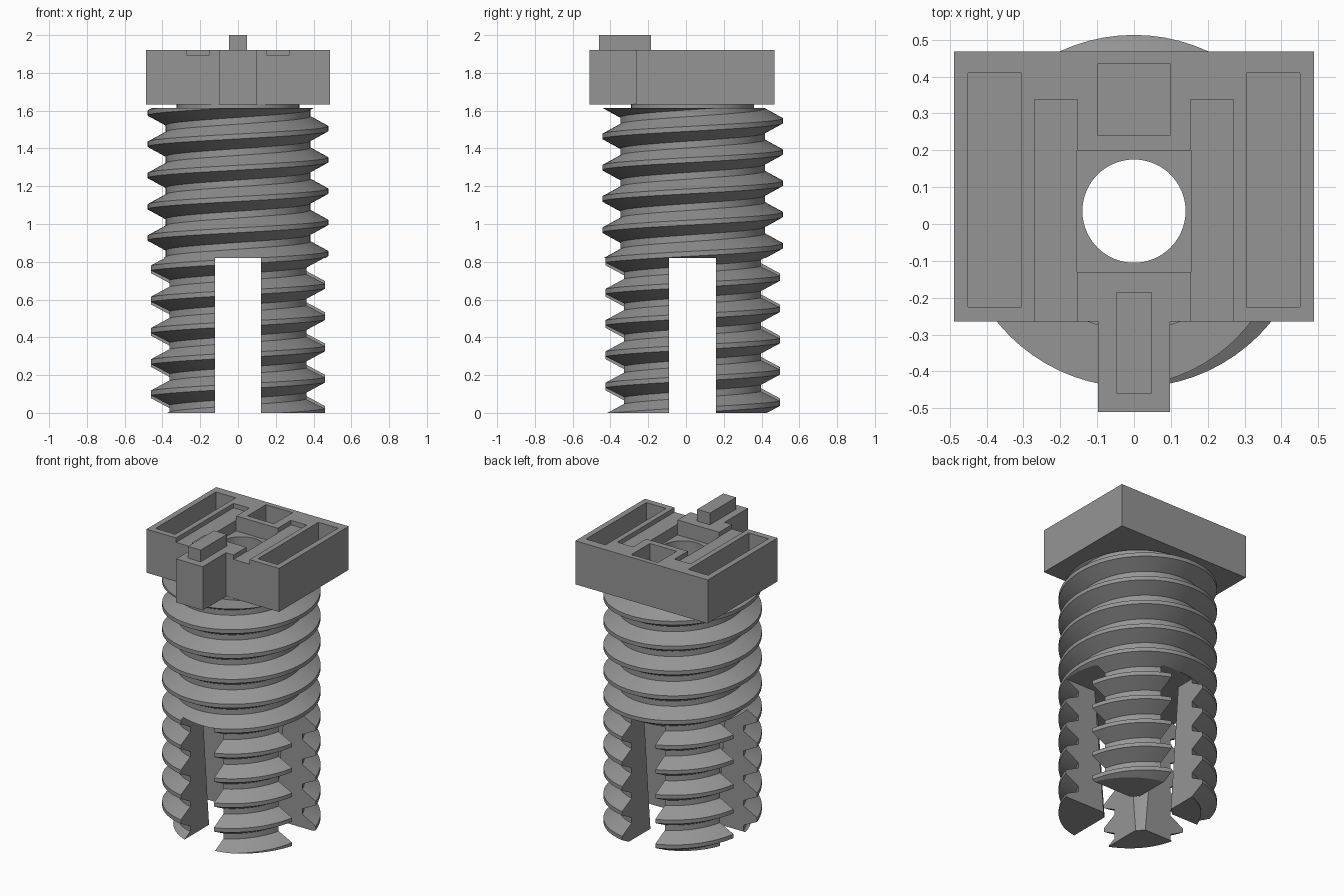
import bpy, bmesh, math
from mathutils import Matrix

if "Cube" in bpy.data.objects:
    bpy.data.objects.remove(bpy.data.objects["Cube"])

CY = 0.035            # screw axis offset in y
PITCH, R_OUT, R_ROOT = 0.1655, 0.478, 0.383
CREST, FLANK = 0.026, 0.052

grey = bpy.data.materials.new("grey plastic")
grey.diffuse_color = (0.3, 0.3, 0.3, 1)
grey.use_nodes = True
grey.node_tree.nodes["Principled BSDF"].inputs["Base Color"].default_value = grey.diffuse_color


def make(name, bm):
    bmesh.ops.recalc_face_normals(bm, faces=bm.faces[:])
    me = bpy.data.meshes.new(name)
    bm.to_mesh(me)
    bm.free()
    me.materials.append(grey)
    ob = bpy.data.objects.new(name, me)
    bpy.context.collection.objects.link(ob)
    return ob


def box(name, x0, x1, y0, y1, z0, z1):
    bm = bmesh.new()
    m = Matrix.Translation(((x0 + x1) / 2, (y0 + y1) / 2, (z0 + z1) / 2))
    m = m @ Matrix.Diagonal((x1 - x0, y1 - y0, z1 - z0, 1))
    bmesh.ops.create_cube(bm, size=1, matrix=m)
    return make(name, bm)


def tube(name, r0, r1, z0, z1, seg=64):
    bm = bmesh.new()
    bmesh.ops.create_cone(bm, cap_ends=True, segments=seg, radius1=r0, radius2=r1,
                          depth=z1 - z0,
                          matrix=Matrix.Translation((0, CY, (z0 + z1) / 2)))
    return make(name, bm)


def boolean(ob, op, *others):
    for o in others:
        mod = ob.modifiers.new(op, 'BOOLEAN')
        mod.operation, mod.object, mod.solver = op, o, 'EXACT'
        bpy.context.view_layer.objects.active = ob
        bpy.ops.object.modifier_apply(modifier=mod.name)
        bpy.data.objects.remove(o)


def helix_solid(name):
    """Solid right-handed thread, swept as one continuous helical surface."""
    n, turns = 72, 14
    prof = [(R_OUT, -CREST / 2), (R_OUT, CREST / 2),
            (R_ROOT, CREST / 2 + FLANK), (R_ROOT, PITCH - CREST / 2 - FLANK)]
    z_start = 1.505 - 11 * PITCH
    bm = bmesh.new()
    cols = []
    for i in range(n * turns + 1):
        a = 2 * math.pi * i / n
        z = z_start + PITCH * i / n
        cols.append([bm.verts.new((r * math.cos(a), CY + r * math.sin(a), z + dz))
                     for r, dz in prof])
    top = [bm.verts.new((R_OUT * math.cos(2 * math.pi * i / n),
                         CY + R_OUT * math.sin(2 * math.pi * i / n),
                         z_start + PITCH * (turns + i / n) - CREST / 2))
           for i in range(1, n + 1)]
    first = [c[0] for c in cols] + top

    def pt(i, k):
        return first[i + n] if k == 4 else cols[i][k]
    for i in range(n * turns):
        for k in range(4):
            bm.faces.new((pt(i, k), pt(i + 1, k), pt(i + 1, k + 1), pt(i, k + 1)))
    # fan caps at both ends
    for base, z in ((0, z_start - 0.1), (n * turns, z_start + PITCH * (turns + 1) + 0.1)):
        c = bm.verts.new((0, CY, z))
        loop = [first[base + i] for i in range(n + 1)] + cols[base][:0:-1]
        for a, b in zip(loop, loop[1:] + loop[:1]):
            bm.faces.new((a, b, c))
    return make(name, bm)


# threaded shaft, trimmed flat, then slotted into four legs
shaft = helix_solid("threaded_shaft")
boolean(shaft, 'INTERSECT', box("trim", -1, 1, -1, 1, 0, 1.615))
boolean(shaft, 'DIFFERENCE',
        tube("bore", 0.14, 0.14, -0.2, 2.2),
        tube("taper", 0.205, 0.265, -0.01, 0.82),
        box("slot_y", -0.122, 0.122, -1, 1, -0.1, 0.82),
        box("slot_x", -1, 1, CY - 0.124, CY + 0.124, -0.1, 0.82))

# short neck between shaft and head
neck = tube("neck", 0.325, 0.325, 1.61, 1.635)
boolean(neck, 'DIFFERENCE', tube("bore", 0.14, 0.14, 1, 2.2))

# head block with front tab
TOP = 1.922
head = box("head", -0.488, 0.488, -0.265, 0.468, 1.632, TOP)
boolean(head, 'UNION', box("tab", -0.098, 0.098, -0.51, -0.2, 1.632, TOP))
cuts = [box("centre_recess", -0.155, 0.155, -0.13, 0.2, TOP - 0.1, 2.2),
        box("back_pocket", -0.098, 0.098, 0.24, 0.435, TOP - 0.2, 2.2),
        tube("bore", 0.14, 0.14, 1, 2.2)]
for s in (-1, 1):
    xs = sorted((s * 0.305, s * 0.45))
    cuts.append(box("side_pocket", *xs, -0.225, 0.41, TOP - 0.2, 2.2))
    xs = sorted((s * 0.153, s * 0.27))
    cuts.append(box("channel", *xs, -0.4, 0.338, TOP - 0.03, 2.2))
boolean(head, 'DIFFERENCE', *cuts)

# locating key on top of the tab
box("key", -0.047, 0.047, -0.46, -0.185, TOP - 0.005, 2.0)

for ob in (shaft, neck):
    bpy.ops.object.select_all(action='DESELECT')
    ob.select_set(True)
    bpy.context.view_layer.objects.active = ob
    bpy.ops.object.shade_smooth_by_angle(angle=math.radians(25))
